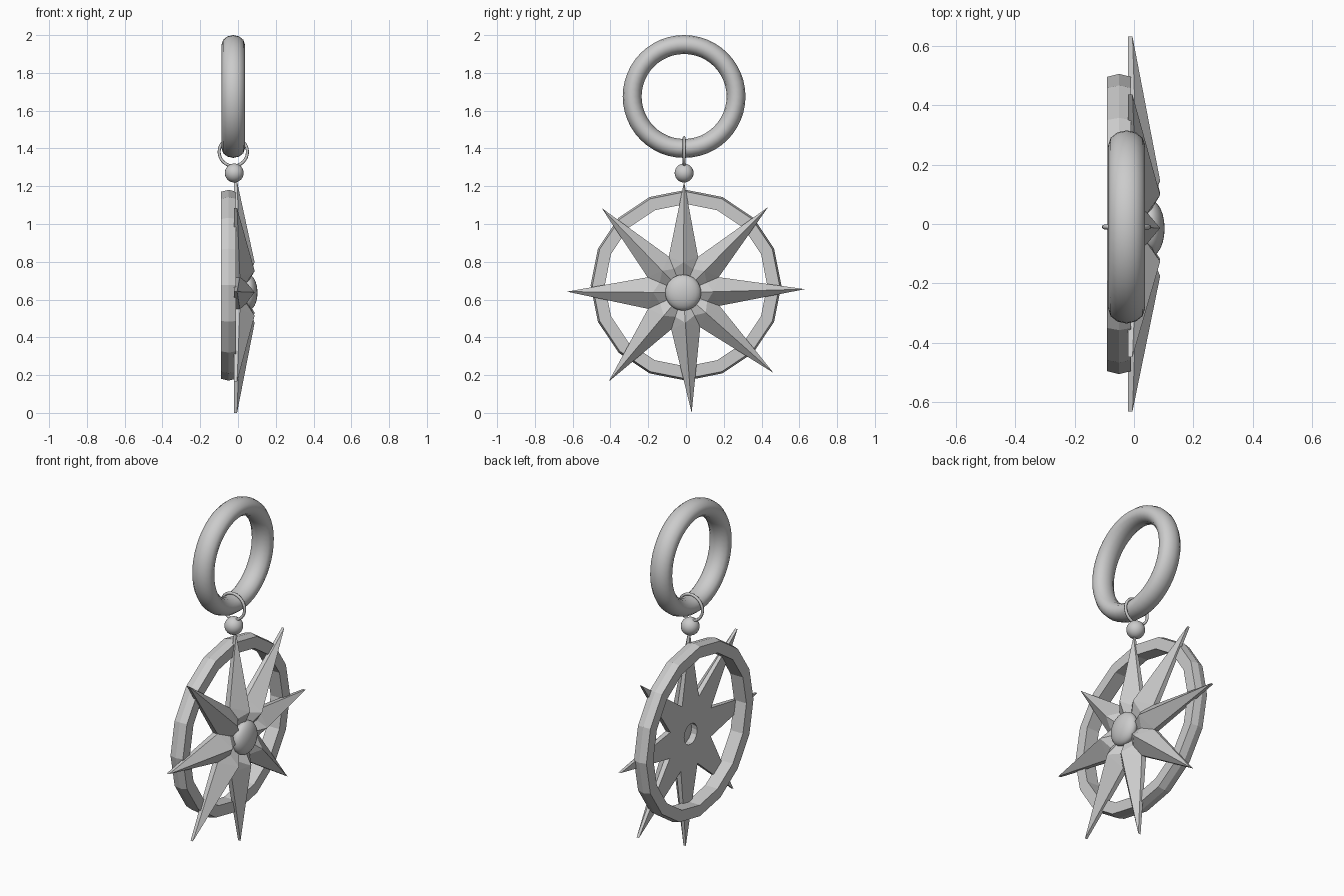
import bpy, bmesh, math
from mathutils import Vector

if "Cube" in bpy.data.objects:
    bpy.data.objects.remove(bpy.data.objects["Cube"])


def finish(name, bm, smooth=False):
    bmesh.ops.recalc_face_normals(bm, faces=bm.faces)
    mesh = bpy.data.meshes.new(name)
    bm.to_mesh(mesh)
    bm.free()
    for p in mesh.polygons:
        p.use_smooth = smooth
    ob = bpy.data.objects.new(name, mesh)
    bpy.context.collection.objects.link(ob)
    return ob


def sweep_ring(name, centre, section, count, axis='X', smooth=True):
    """Revolve (radius, offset along axis) section points into a closed ring."""
    bm = bmesh.new()
    rows = []
    for i in range(count):
        a = math.tau * i / count
        row = []
        for r, d in section:
            u, v = r * math.cos(a), r * math.sin(a)
            p = (d, u, v) if axis == 'X' else (u, d, v)
            row.append(bm.verts.new(Vector(centre) + Vector(p)))
        rows.append(row)
    n = len(section)
    for i in range(count):
        a, b = rows[i], rows[(i + 1) % count]
        for j in range(n):
            k = (j + 1) % n
            bm.faces.new((a[j], a[k], b[k], b[j]))
    return finish(name, bm, smooth)


def oval(radius, rr, rx, n):
    return [(radius + rr * math.cos(math.tau * i / n), rx * math.sin(math.tau * i / n))
            for i in range(n)]


def ball(name, centre, scale):
    bm = bmesh.new()
    bmesh.ops.create_uvsphere(bm, u_segments=24, v_segments=16, radius=1)
    for v in bm.verts:
        v.co = Vector(centre) + Vector(v.co[i] * scale[i] for i in range(3))
    return finish(name, bm, True)


# Key ring, small link and bead
sweep_ring("key_ring", (-0.025, -0.01, 1.675), oval(0.275, 0.05, 0.062, 12), 48)
sweep_ring("link_ring", (-0.025, -0.01, 1.382), oval(0.075, 0.008, 0.008, 8), 32, 'Y')
ball("bead", (-0.02, -0.01, 1.27), (0.05, 0.05, 0.05))

# Faceted flat hoop behind the star
sweep_ring("hoop", (-0.05, 0, 0.676),
           [(0.43, -0.04), (0.495, -0.04), (0.505, 0), (0.495, 0.04), (0.43, 0.04)],
           16, smooth=False)

# Eight-pointed star with raised ridges, a flat back and a centre hole
HUB = (-0.015, 0.637)
BACK = -0.02
tips = [(0.63, 0.655), (0.435, 1.09), (-0.01, 1.225), (-0.447, 1.085),
        (-0.63, 0.642), (-0.41, 0.165), (0.03, 0.0), (0.463, 0.212)]
polar = [(math.hypot(y - HUB[0], z - HUB[1]), math.atan2(z - HUB[1], y - HUB[0]) % math.tau)
         for y, z in tips]
bm = bmesh.new()


def vert(r, a, x):
    return bm.verts.new((x, HUB[0] + r * math.cos(a), HUB[1] + r * math.sin(a)))


spikes, valleys = [], []
for i, (r, a) in enumerate(polar):
    nxt = polar[(i + 1) % 8][1]
    mid = a + ((nxt - a) % math.tau) / 2
    spikes.append([vert(0.06, a, BACK), vert(r, a, BACK), vert(r, a, -0.005),
                   vert(0.16, a, 0.088), vert(0.07, a, 0.05)])
    valleys.append([vert(0.06, mid, BACK), vert(0.205, mid, BACK), vert(0.205, mid, 0.01),
                    vert(0.135, mid, 0.045), vert(0.07, mid, 0.03)])
for i in range(8):
    for s, v in ((spikes[i], valleys[i]), (spikes[i], valleys[i - 1])):
        bm.faces.new((s[0], s[1], v[1], v[0]))
        bm.faces.new((s[1], s[2], v[2], v[1]))
        bm.faces.new((s[2], s[3], v[2]))
        bm.faces.new((s[3], v[3], v[2]))
        bm.faces.new((s[3], s[4], v[4], v[3]))
        bm.faces.new((s[4], s[0], v[0], v[4]))
finish("star", bm)

# Domed centre boss
ball("centre_boss", (0.055, -0.015, 0.637), (0.048, 0.095, 0.095))
